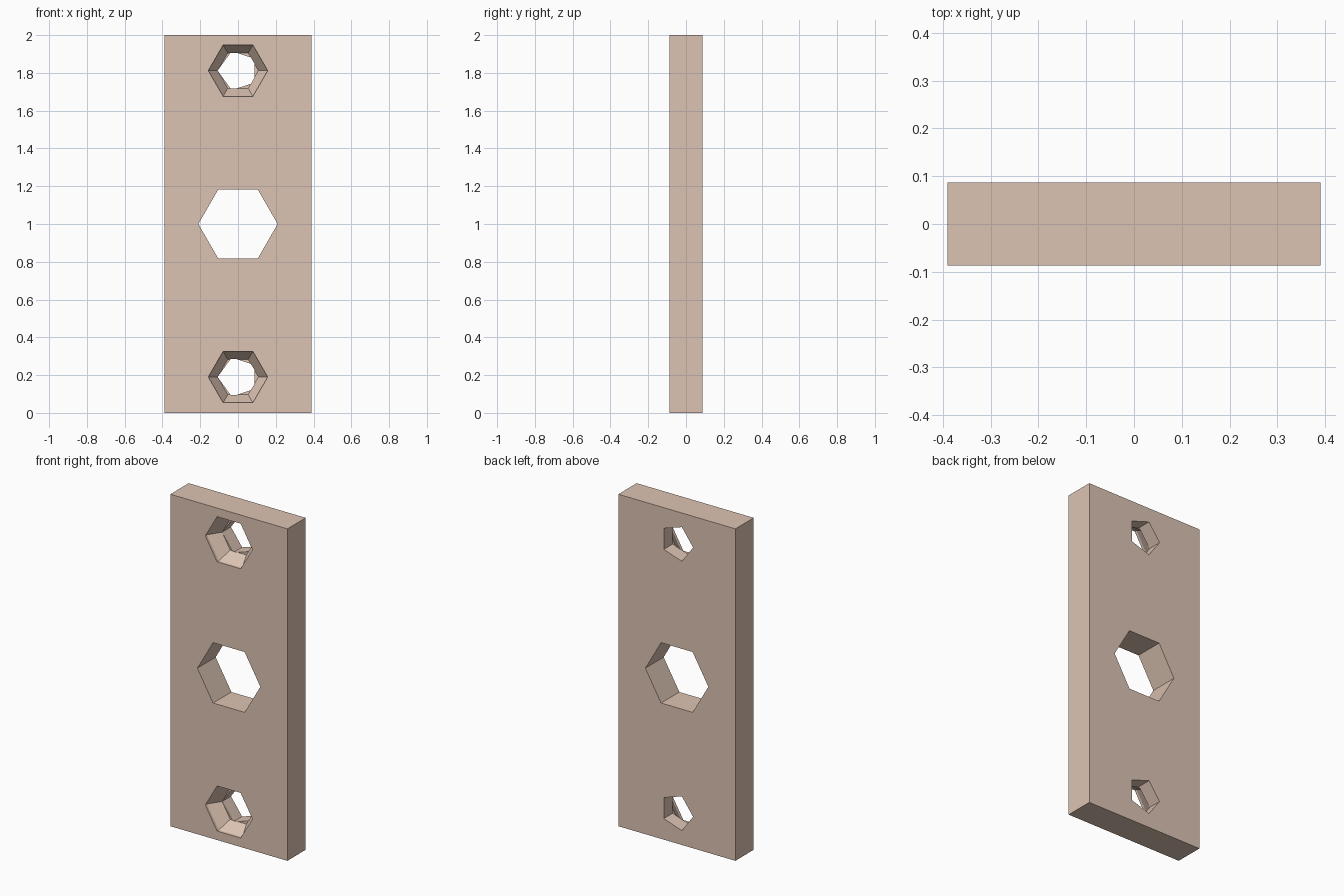
import bpy, bmesh, math

if "Cube" in bpy.data.objects:
    bpy.data.objects.remove(bpy.data.objects["Cube"])

W, T, H = 0.78, 0.174, 2.0
FRONT, BACK = -T / 2, T / 2


def loft(name, z, sides, rings, start=0.0):
    """Solid along y from polygon rings given as (y, radius)."""
    bm = bmesh.new()
    loops = []
    for y, r in rings:
        loops.append([bm.verts.new((r * math.cos(start + 2 * math.pi * i / sides), y,
                                    z + r * math.sin(start + 2 * math.pi * i / sides)))
                      for i in range(sides)])
    for a, b in zip(loops, loops[1:]):
        for i in range(sides):
            j = (i + 1) % sides
            bm.faces.new((a[i], a[j], b[j], b[i]))
    bm.faces.new(loops[0])
    bm.faces.new(loops[-1])
    bmesh.ops.recalc_face_normals(bm, faces=bm.faces)
    me = bpy.data.meshes.new(name)
    bm.to_mesh(me)
    bm.free()
    ob = bpy.data.objects.new(name, me)
    bpy.context.collection.objects.link(ob)
    ob.hide_render = True
    return ob


# Flat plate
bpy.ops.mesh.primitive_cube_add(size=1, location=(0, 0, H / 2))
plate = bpy.context.object
plate.name = "mounting_plate"
plate.scale = (W, T, H)
bpy.ops.object.transform_apply(location=True, scale=True)

# Central hexagonal through hole
cutters = [loft("centre_hole_cutter", 1.0, 6, [(FRONT - 0.1, 0.21), (BACK + 0.1, 0.21)])]

# Screw holes: hexagonal countersink with short lip, five-sided shaft behind
for z in (0.19, 1.812):
    cutters.append(loft("countersink_cutter", z, 6, [
        (FRONT - 0.05, 0.157), (FRONT + 0.015, 0.157), (FRONT + 0.09, 0.108)]))
    cutters.append(loft("shaft_cutter", z, 5, [
        (FRONT + 0.089, 0.108), (BACK + 0.05, 0.108)], start=math.pi))

# Cut the holes and discard the cutters
bpy.context.view_layer.objects.active = plate
for c in cutters:
    mod = plate.modifiers.new("hole", 'BOOLEAN')
    mod.operation = 'DIFFERENCE'
    mod.solver = 'EXACT'
    mod.object = c
    bpy.ops.object.modifier_apply(modifier=mod.name)
    bpy.data.objects.remove(c)

# Tan finish
mat = bpy.data.materials.new("tan")
mat.diffuse_color = (0.72, 0.55, 0.45, 1)
mat.use_nodes = True
mat.node_tree.nodes["Principled BSDF"].inputs["Base Color"].default_value = mat.diffuse_color
plate.data.materials.clear()
plate.data.materials.append(mat)
for p in plate.data.polygons:
    p.material_index = 0
